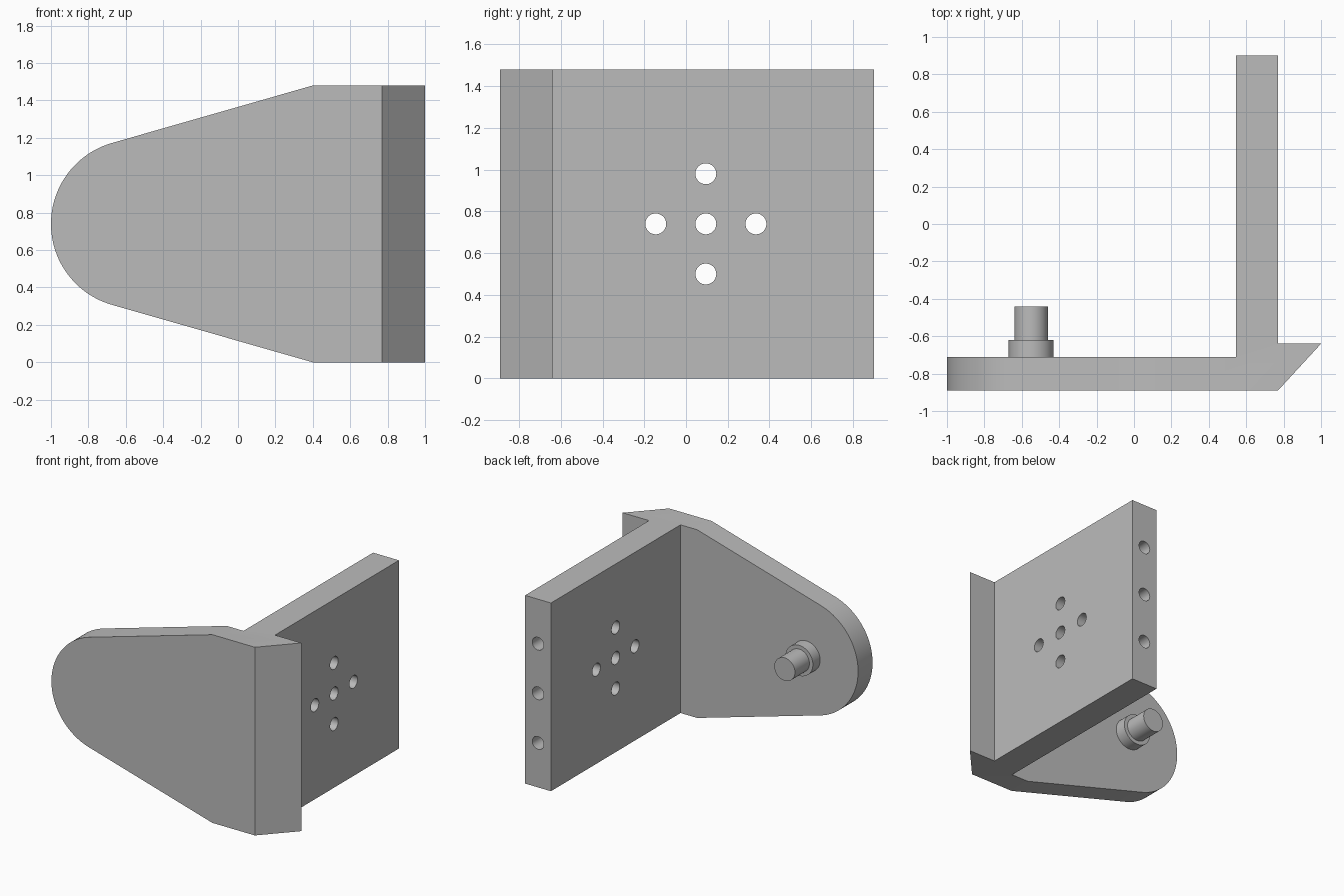
import bpy, bmesh, math
from mathutils import Matrix

if "Cube" in bpy.data.objects:
    bpy.data.objects.remove(bpy.data.objects["Cube"], do_unlink=True)

HEIGHT = 1.48
MID = HEIGHT / 2
PIN_X = -0.55

steel = bpy.data.materials.new("grey_metal")
steel.use_nodes = True
GREY = (0.5, 0.5, 0.5, 1)
steel.diffuse_color = GREY
steel.node_tree.nodes["Principled BSDF"].inputs["Base Color"].default_value = GREY


def add_object(name, bm):
    bmesh.ops.recalc_face_normals(bm, faces=bm.faces)
    mesh = bpy.data.meshes.new(name)
    bm.to_mesh(mesh)
    bm.free()
    mesh.materials.append(steel)
    obj = bpy.data.objects.new(name, mesh)
    bpy.context.collection.objects.link(obj)
    return obj


def extrude(name, points, direction):
    """Solid made by sweeping a closed profile along a direction."""
    bm = bmesh.new()
    face = bm.faces.new([bm.verts.new(p) for p in points])
    grown = bmesh.ops.extrude_face_region(bm, geom=[face], use_keep_orig=True)
    moved = [v for v in grown["geom"] if isinstance(v, bmesh.types.BMVert)]
    bmesh.ops.translate(bm, verts=moved, vec=direction)
    return add_object(name, bm)


def add_cylinder(bm, radius, length, centre, axis):
    turn = Matrix.Rotation(math.pi / 2, 4, "Y" if axis == "X" else "X")
    bmesh.ops.create_cone(bm, cap_ends=True, segments=48, radius1=radius,
                          radius2=radius, depth=length,
                          matrix=Matrix.Translation(centre) @ turn)


def apply_boolean(target, tool, operation):
    mod = target.modifiers.new(operation.lower(), "BOOLEAN")
    mod.operation = operation
    mod.solver = "EXACT"
    mod.object = tool
    bpy.context.view_layer.objects.active = target
    bpy.ops.object.modifier_apply(modifier=mod.name)
    bpy.data.objects.remove(tool, do_unlink=True)


def smooth(obj):
    bpy.ops.object.select_all(action="DESELECT")
    obj.select_set(True)
    bpy.context.view_layer.objects.active = obj
    bpy.ops.object.shade_smooth_by_angle(angle=math.radians(30))


# Bracket plan: front plate, upright wall and wedge-shaped lip
plan = [(-1.2, -0.89), (0.77, -0.89), (1.0, -0.64), (0.77, -0.64),
        (0.77, 0.9), (0.545, 0.9), (0.545, -0.71), (-1.2, -0.71)]
bracket = extrude("bracket", [(x, y, -0.1) for x, y in plan], (0, 0, HEIGHT + 0.2))

# Elevation: square end tapering tangentially into a rounded nose
RADIUS = 0.45
start = math.radians(105.8)
sweep = 2 * (math.pi - start)
STEPS = 48
nose = [(PIN_X + RADIUS * math.cos(start + sweep * i / STEPS),
         MID + RADIUS * math.sin(start + sweep * i / STEPS)) for i in range(STEPS + 1)]
outline = [(1.2, HEIGHT), (0.4, HEIGHT)] + nose + [(0.4, 0), (1.2, 0)]
elevation = extrude("elevation_cutter", [(x, -1.1, z) for x, z in outline], (0, 2.2, 0))
apply_boolean(bracket, elevation, "INTERSECT")

# Cross of five bolt holes through the wall
bm = bmesh.new()
for dy, dz in [(0, 0), (0.24, 0), (-0.24, 0), (0, 0.24), (0, -0.24)]:
    add_cylinder(bm, 0.05, 0.6, (0.66, 0.095 + dy, MID + dz), "X")
apply_boolean(bracket, add_object("bolt_hole_cutter", bm), "DIFFERENCE")

# Three blind holes in the rear edge of the wall
bm = bmesh.new()
for dz in (-0.39, 0, 0.39):
    add_cylinder(bm, 0.05, 0.8, (0.6575, 0.9, MID + dz), "Y")
apply_boolean(bracket, add_object("edge_hole_cutter", bm), "DIFFERENCE")
smooth(bracket)

# Stepped pivot pin behind the nose
for name, radius, end in [("pin_collar", 0.12, -0.62), ("pivot_pin", 0.09, -0.44)]:
    bm = bmesh.new()
    base = -0.73
    add_cylinder(bm, radius, end - base, (PIN_X, (base + end) / 2, MID), "Y")
    smooth(add_object(name, bm))
